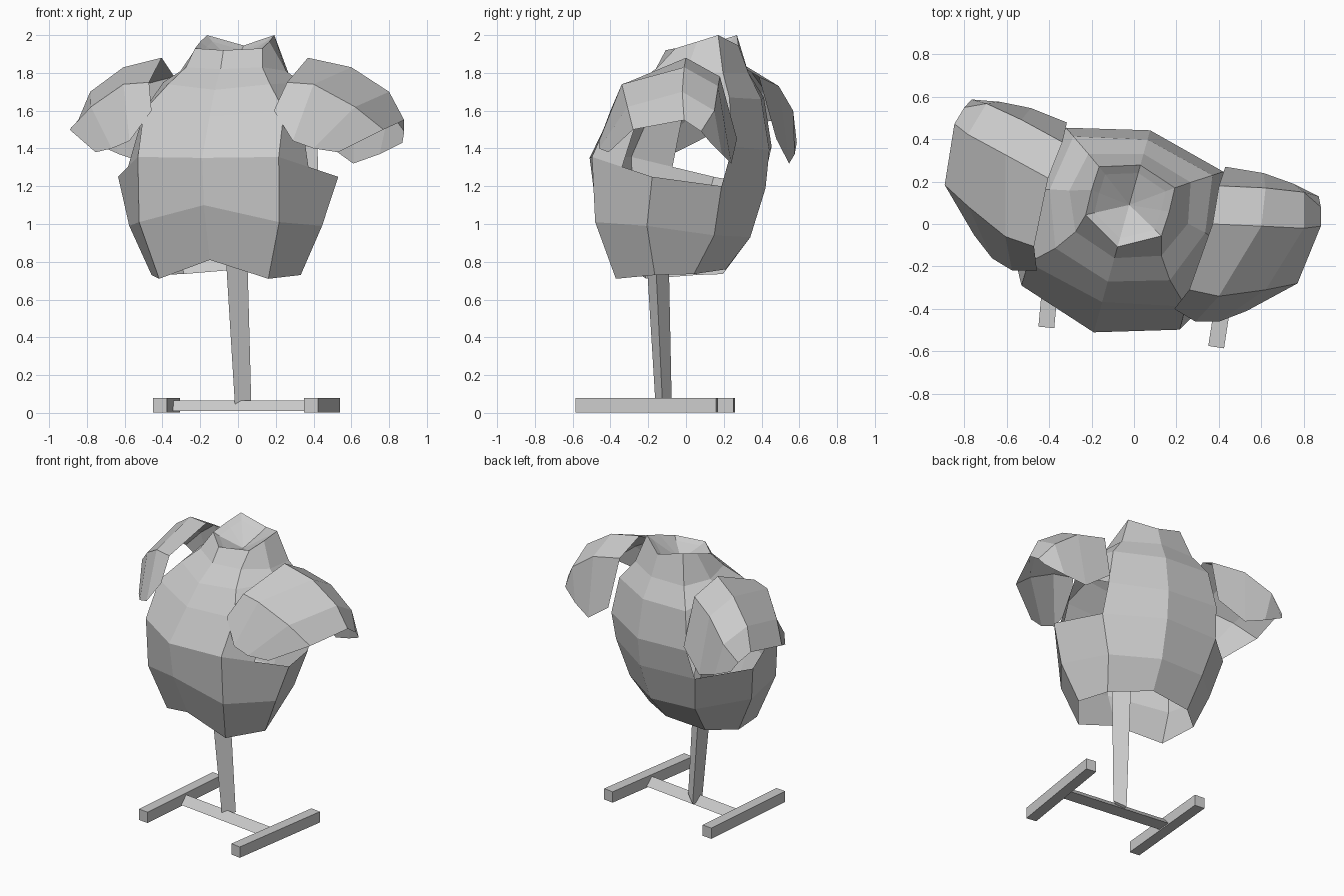
import bpy, bmesh, math
from mathutils import Vector, Matrix

if "Cube" in bpy.data.objects:
    bpy.data.objects.remove(bpy.data.objects["Cube"], do_unlink=True)

TURN = math.radians(-15.6)

steel = bpy.data.materials.new("light_grey_steel")
steel.use_nodes = True
grey = (0.6, 0.6, 0.6, 1)
steel.diffuse_color = grey
steel.node_tree.nodes["Principled BSDF"].inputs["Base Color"].default_value = grey


def finish(name, bm):
    """Turn a bmesh into a flat shaded object."""
    mesh = bpy.data.meshes.new(name)
    bmesh.ops.recalc_face_normals(bm, faces=bm.faces)
    bm.to_mesh(mesh)
    bm.free()
    mesh.materials.append(steel)
    obj = bpy.data.objects.new(name, mesh)
    bpy.context.collection.objects.link(obj)
    return obj


def loft(bm, rows, skip=()):
    """Bridge neighbouring rows of points with quads."""
    grid = [[bm.verts.new(p) for p in row] for row in rows]
    for i, (low, high) in enumerate(zip(grid, grid[1:])):
        for j in range(len(low) - 1):
            if (i, j) not in skip:
                bm.faces.new((low[j], low[j + 1], high[j + 1], high[j]))
    return grid


def mirror(obj, target=None):
    mod = obj.modifiers.new("mirror", 'MIRROR')
    mod.mirror_object = target
    mod.merge_threshold = 0.002


def prism(name, start, end):
    """Closed three-sided bar between two triangles."""
    bm = bmesh.new()
    a, b = [[bm.verts.new(p) for p in tri] for tri in (start, end)]
    bm.faces.new(a)
    bm.faces.new(b)
    for i in range(3):
        bm.faces.new((a[i - 1], a[i], b[i], b[i - 1]))
    return finish(name, bm)


def beam(name, start, end, width, depth):
    """Box between two points."""
    a, b = Vector(start), Vector(end)
    bm = bmesh.new()
    bmesh.ops.create_cube(bm, size=1)
    bm.transform(Matrix.Diagonal((width, depth, (b - a).length, 1)))
    aim = (b - a).to_track_quat('Z', 'Y').to_matrix().to_4x4()
    bm.transform(Matrix.Translation((a + b) / 2) @ aim)
    return finish(name, bm)


# Breastplate: half rings from the front centre round to the back centre
hem = [(0, -.33, .81), (.30, -.255, .71), (.41, -.01, .73), (.285, .17, .735), (0, .265, .76)]
waist = [(0, -.45, 1.10), (.385, -.345, 1.01), (.53, -.02, .99), (.335, .295, .94), (0, .40, .93)]
chest = [(0, -.483, 1.35), (.387, -.362, 1.355), (.605, .03, 1.25), (.405, .355, 1.20), (0, .484, 1.19)]
breast = [(0, -.335, 1.57), (.385, -.25, 1.60), (.47, .08, 1.61), (.385, .41, 1.41), (0, .505, 1.39)]
yoke = [(0, -.235, 1.71), (.28, -.15, 1.74), (.38, .11, 1.75), (.34, .38, 1.67), (0, .46, 1.66)]
nape = [(0, -.12, 1.82), (.21, -.05, 1.83), (.29, .13, 1.81), (.25, .32, 1.80), (0, .39, 1.80)]
collar = [(0, -.065, 1.92), (.185, .04, 1.93), (.19, .16, 1.965), (.185, .275, 2.0), (0, .335, 1.945)]
centre = Vector((0, .14, 1.93))
inset = [centre + (Vector(p) - centre) * .8 - Vector((0, 0, .02)) for p in collar]

bm = bmesh.new()
# The skipped quads leave the arm hole open, then its front half is closed
rings = loft(bm, [hem, waist, chest, breast, yoke, nape, collar, inset], skip={(2, 1), (2, 2)})
edge = [bm.verts.new(ring[1].co.lerp(ring[2].co, .5)) for ring in rings[2:4]]
bm.faces.new((rings[2][1], edge[0], edge[1], rings[3][1]))
dip = bm.verts.new((0, .14, 1.85))
for p, q in zip(rings[-1], rings[-1][1:]):
    bm.faces.new((p, q, dip))
torso = finish("breastplate", bm)
torso.location = (-.06, -.045, 0)
torso.rotation_euler.z = TURN
mirror(torso)

# Shoulder guards: strips from the neck outwards, each running front to back
bm = bmesh.new()
loft(bm, [
    [(.19, -.40, 1.60), (.26, -.31, 1.75), (.37, 0, 1.88), (.40, .18, 1.78), (.43, .27, 1.45)],
    [(.29, -.46, 1.44), (.40, -.34, 1.74), (.60, -.01, 1.83), (.62, .17, 1.73), (.61, .24, 1.32)],
    [(.40, -.46, 1.40), (.62, -.31, 1.62), (.80, -.02, 1.70), (.80, .15, 1.60), (.75, .19, 1.37)],
    [(.53, -.41, 1.38), (.77, -.28, 1.50), (.88, -.01, 1.55), (.88, .08, 1.49), (.87, .13, 1.43)],
])
mirror(finish("shoulder_guards", bm), torso)

# Stand: three-sided post and ridged crossbar on two square feet
prism("stand_post",
      [(-.015, -.16, .02), (.07, -.125, .06), (0, -.075, .02)],
      [(-.075, -.22, 1.0), (.045, -.17, 1.0), (-.055, -.095, 1.0)])
prism("stand_crossbar",
      [(-.366, -.15, .01), (-.36, -.10, .066), (-.354, -.05, .01)],
      [(.434, -.25, .01), (.44, -.20, .066), (.446, -.15, .01)])
beam("left_foot", (.387, -.58, .04), (.502, .165, .04), .075, .078)
beam("right_foot", (-.413, -.487, .04), (-.345, .255, .04), .075, .078)
